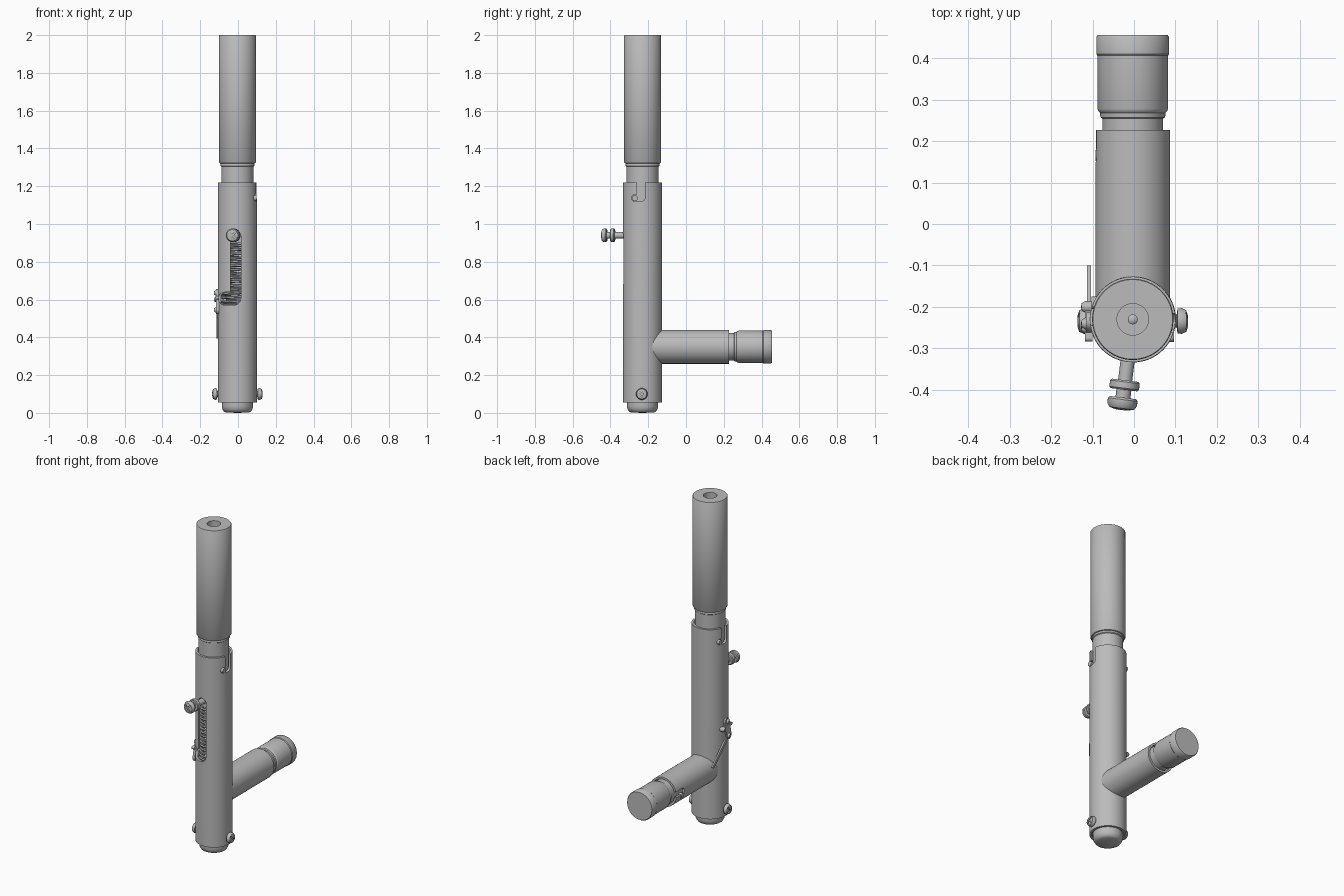
import bpy, bmesh, math
from mathutils import Vector

cube = bpy.data.objects.get("Cube")
if cube:
    bpy.data.objects.remove(cube)

metal = bpy.data.materials.new("grey metal")
metal.use_nodes = True
metal.diffuse_color = (0.5, 0.5, 0.5, 1)
metal.node_tree.nodes["Principled BSDF"].inputs["Base Color"].default_value = (0.5, 0.5, 0.5, 1)

CX, CY = -0.003, -0.23
AXIS = Vector((CX, CY, 0))
UP = Vector((0, 0, 1))


def finish(name, bm, smooth=True):
    bmesh.ops.remove_doubles(bm, verts=bm.verts, dist=1e-5)
    bmesh.ops.recalc_face_normals(bm, faces=bm.faces)
    mesh = bpy.data.meshes.new(name)
    bm.to_mesh(mesh)
    bm.free()
    mesh.materials.append(metal)
    ob = bpy.data.objects.new(name, mesh)
    bpy.context.collection.objects.link(ob)
    if smooth:
        shade(ob)
    return ob


def shade(ob):
    bpy.ops.object.select_all(action="DESELECT")
    ob.select_set(True)
    bpy.context.view_layer.objects.active = ob
    bpy.ops.object.shade_smooth_by_angle(angle=math.radians(35))


def lathe(name, profile, origin=AXIS, direction=UP, steps=64, closed=False):
    """Spin (radius, height) points around an axis."""
    bm = bmesh.new()
    vs = [bm.verts.new((r, 0, h)) for r, h in profile]
    pairs = list(zip(vs, vs[1:])) + ([(vs[-1], vs[0])] if closed else [])
    edges = [bm.edges.new(p) for p in pairs]
    bmesh.ops.spin(bm, geom=vs + edges, cent=(0, 0, 0), axis=UP,
                   angle=2 * math.pi, steps=steps)
    turn = Vector(direction).to_track_quat("Z", "Y")
    for v in bm.verts:
        v.co = turn @ v.co + Vector(origin)
    return finish(name, bm)


def stadium(axis, a, b, radius, near, far):
    """Round-ended prism from a to b, pushed along x or y."""
    a, b = Vector(a), Vector(b)
    start = math.atan2(b.y - a.y, b.x - a.x)
    outline = []
    for centre, base in ((b, start - math.pi / 2), (a, start + math.pi / 2)):
        for i in range(13):
            t = base + math.pi * i / 12
            outline.append(centre + radius * Vector((math.cos(t), math.sin(t))))
    bm = bmesh.new()
    place = (lambda p, d: (d, p.x, p.y)) if axis == "x" else (lambda p, d: (p.x, d, p.y))
    face = bm.faces.new([bm.verts.new(place(p, near)) for p in outline])
    new = bmesh.ops.extrude_face_region(bm, geom=[face])["geom"]
    shift = Vector((far - near, 0, 0) if axis == "x" else (0, far - near, 0))
    for v in new:
        if isinstance(v, bmesh.types.BMVert):
            v.co += shift
    return bm


def bake(ob):
    graph = bpy.context.evaluated_depsgraph_get()
    mesh = bpy.data.meshes.new_from_object(ob.evaluated_get(graph))
    ob.modifiers.clear()
    ob.data = mesh


def cut(target, *slots):
    for args in slots:
        cutter = finish("cutter", stadium(*args), False)
        cutter.hide_render = True
        mod = target.modifiers.new("cut", "BOOLEAN")
        mod.operation, mod.solver, mod.object = "DIFFERENCE", "EXACT", cutter
        bake(target)
        bpy.data.objects.remove(cutter)
    shade(target)


# Main tube with the guide slot and two bayonet notches
body = lathe("main_tube", [(0.103, 0.055), (0.104, 0.6), (0.103, 1.22),
                           (0.09, 1.22), (0.09, 0.055)], closed=True)
cut(body,
    ("y", (-0.0125, 0.61), (-0.0125, 0.935), 0.0275, -0.4, -0.25),
    ("y", (-0.07, 0.605), (-0.02, 0.605), 0.034, -0.4, -0.25))
for side in (1, -1):
    cut(body,
        ("x", (CY - side * 0.008, 1.142), (CY - side * 0.008, 1.3), 0.022, CX + side * 0.06, side * 0.2),
        ("x", (CY - side * 0.04, 1.138), (CY - side * 0.008, 1.138), 0.018, CX + side * 0.06, side * 0.2))
    lathe("bayonet_pin", [(0, 0), (0.015, 0), (0.015, 0.1), (0, 0.1)],
          (CX, CY - side * 0.04, 1.137), (side, 0, 0), 24)

# Upper barrel with its neck and hollow bore
lathe("upper_barrel", [(0.038, 2.0), (0.096, 2.0), (0.098, 1.997), (0.098, 1.328),
                       (0.094, 1.322), (0.088, 1.32), (0.09, 1.316), (0.09, 1.308),
                       (0.085, 1.304), (0.085, 0.9), (0, 0.9), (0, 1.2), (0.038, 1.2)],
      closed=True)
lathe("bore_pin", [(0, 1.2), (0.012, 1.2), (0.012, 1.3), (0, 1.31)], steps=20)

# Bottom plug
lathe("bottom_plug", [(0, 0), (0.06, 0.002), (0.072, 0.008), (0.08, 0.02),
                      (0.083, 0.035), (0.083, 0.06), (0.09, 0.062), (0.09, 0.16), (0, 0.16)])

# Coil spring behind the slot
curve = bpy.data.curves.new("coil_spring", "CURVE")
curve.dimensions = "3D"
curve.bevel_depth, curve.bevel_resolution = 0.007, 1
path = curve.splines.new("POLY")
turns, per_turn, bottom, top = 36, 28, 0.16, 0.91
count = turns * per_turn
path.points.add(count)
for i, p in enumerate(path.points):
    t = 2 * math.pi * i / per_turn
    p.co = (CX + 0.078 * math.cos(t), CY + 0.078 * math.sin(t),
            bottom + (top - bottom) * i / count, 1)
curve.materials.append(metal)
helix = bpy.data.objects.new("spring_path", curve)
bpy.context.collection.objects.link(helix)
graph = bpy.context.evaluated_depsgraph_get()
spring = bpy.data.objects.new("coil_spring", bpy.data.meshes.new_from_object(helix.evaluated_get(graph)))
bpy.context.collection.objects.link(spring)
bpy.data.objects.remove(helix)
shade(spring)

# Side handle with a single notch, and its end knob
BACK = Vector((0, 1, 0))
HANDLE = Vector((CX, 0, 0.35))
grip = lathe("handle_tube", [(0, -0.19), (0.09, -0.19), (0.09, 0.227), (0.078, 0.227),
                             (0.078, 0.1), (0, 0.1)], HANDLE, BACK)
cut(grip,
    ("x", (0.165, 0.355), (0.3, 0.355), 0.017, -0.2, -0.05),
    ("x", (0.165, 0.325), (0.165, 0.355), 0.015, -0.2, -0.05))
lathe("handle_pin", [(0, 0), (0.013, 0), (0.013, 0.09), (0, 0.09)],
      (CX, 0.165, 0.328), (-1, 0, 0), 20)
lathe("handle_knob", [(0, 0.1), (0.073, 0.1), (0.073, 0.254), (0.078, 0.257),
                      (0.079, 0.268), (0.083, 0.272), (0.085, 0.278), (0.085, 0.406),
                      (0.088, 0.41), (0.088, 0.45), (0.084, 0.456), (0, 0.456)], HANDLE, BACK)


def cross(ob, axis, u, z, near, far):
    cut(ob, *[(axis, (u - dx, z - dz), (u + dx, z + dz), 0.004, near, far)
              for dx, dz in ((0.016, 0.016), (-0.016, 0.016))])


# Cross-head screws on both sides of the base
for side in (1, -1):
    screw = lathe("side_screw", [(0, 0.06), (0.016, 0.06), (0.016, 0.106), (0.03, 0.108), (0.031, 0.118),
                                 (0.026, 0.129), (0.014, 0.133), (0, 0.134)],
                  (CX, CY - 0.004, 0.1), (side, 0, 0), 32)
    cross(screw, "x", CY - 0.004, 0.1, side * 0.122, side * 0.2)

# Cocking bolt with two collars
bolt = lathe("cocking_bolt", [(0, 0.05), (0.017, 0.05), (0.017, 0.148), (0.032, 0.148),
                              (0.036, 0.152), (0.036, 0.167), (0.032, 0.171), (0.018, 0.171),
                              (0.018, 0.19), (0.032, 0.19), (0.036, 0.195), (0.036, 0.207),
                              (0.03, 0.216), (0.015, 0.22), (0, 0.221)],
             (CX, CY, 0.94), (-0.125, -1, 0), 32)
cross(bolt, "y", -0.03, 0.94, -0.5, -0.44)

# Small latch on the side: plate, slanted lever and rivets
finish("latch_plate", stadium("x", (-0.255, 0.545), (-0.235, 0.635), 0.022, -0.1, -0.116))
finish("latch_lever", stadium("x", (-0.245, 0.535), (-0.11, 0.405), 0.01, -0.104, -0.113))
finish("latch_arm", stadium("x", (-0.275, 0.61), (-0.2, 0.6), 0.009, -0.1, -0.118))
for y, z in ((-0.24, 0.635), (-0.25, 0.545), (-0.2, 0.6)):
    lathe("latch_rivet", [(0, 0.06), (0.014, 0.06), (0.014, 0.118), (0.009, 0.126), (0, 0.128)],
          (0, y, z), (-1, 0, 0), 20)
